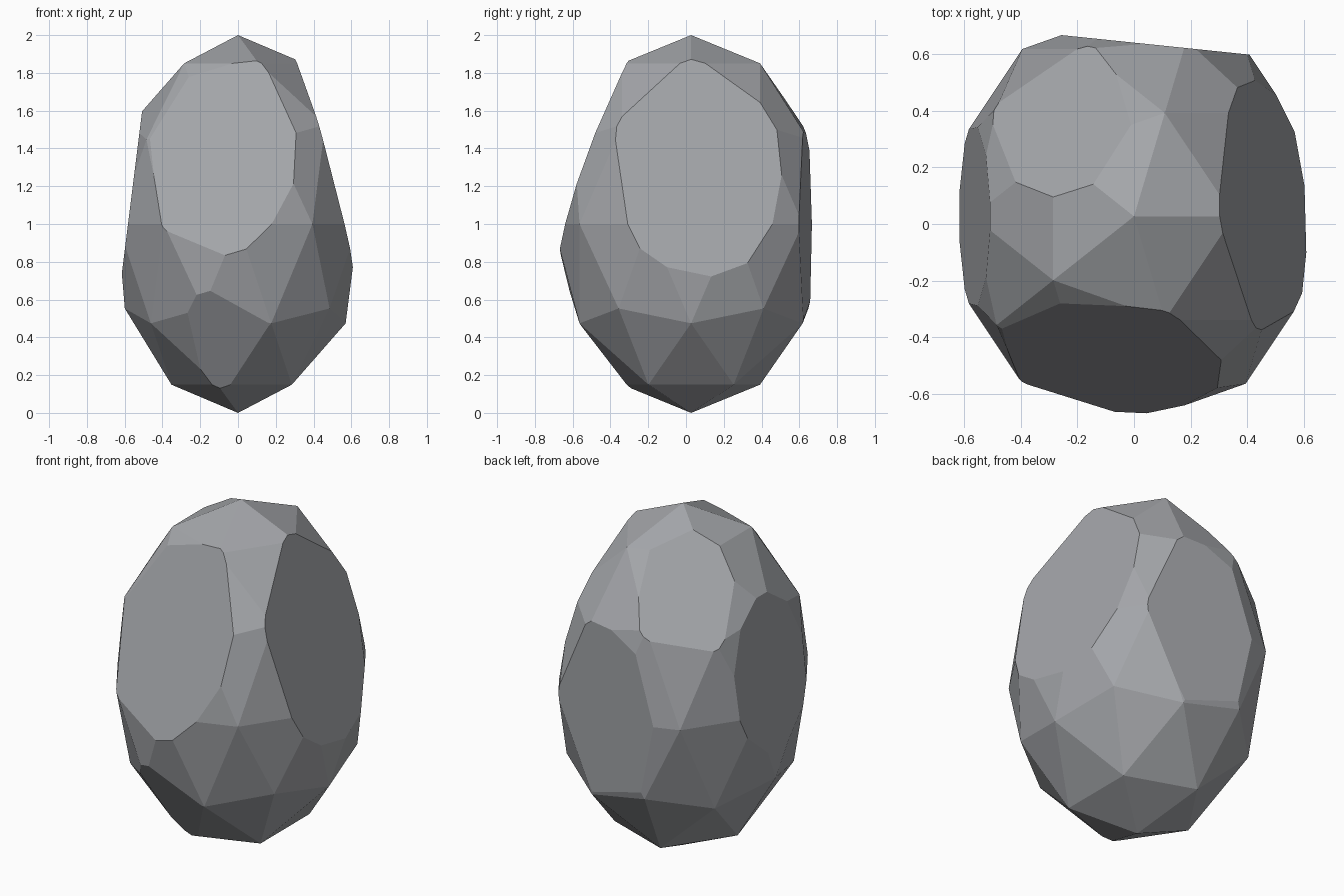
import bpy, bmesh
from mathutils import Vector, Matrix

if "Cube" in bpy.data.objects:
    bpy.data.objects.remove(bpy.data.objects["Cube"])

stone = bpy.data.materials.new("stone grey")
stone.diffuse_color = (0.37, 0.38, 0.40, 1)
stone.use_nodes = True
stone.node_tree.nodes["Principled BSDF"].inputs["Base Color"].default_value = stone.diffuse_color

# Rough egg-shaped boulder: stretched low-poly icosphere
bm = bmesh.new()
bmesh.ops.create_icosphere(bm, subdivisions=2, radius=1,
    matrix=Matrix.Translation((0, 0.027, 1)) @ Matrix.Diagonal((0.67, 0.73, 1, 1)))

# Chipped flat facets: (point on the plane, outward direction)
chips = [
    ((0, -0.66, 0.87), (-0.158, -1, 0.373)),        # front
    ((0.30, 0.03, 1.88), (1, 0.083, 0.268)),        # right
    ((0, 0.64, 1), (0.104, 1, 0)),                  # back
    ((-0.61, 0, 0.78), (-1, 0, 0.125)),             # left
    ((-0.15, 0.14, 1.92), (-0.80, 0.863, 1)),       # upper back left
    ((-0.10, -0.29, 0.13), (-0.19, -1, -0.65)),     # lower front
]
for point, normal in chips:
    geom = bm.verts[:] + bm.edges[:] + bm.faces[:]
    bmesh.ops.bisect_plane(bm, geom=geom, dist=1e-5, plane_co=Vector(point),
                           plane_no=Vector(normal).normalized(), clear_outer=True)
    rim = [e for e in bm.edges if e.is_boundary]
    bmesh.ops.contextual_create(bm, geom=rim)

bmesh.ops.recalc_face_normals(bm, faces=bm.faces[:])
mesh = bpy.data.meshes.new("boulder")
bm.to_mesh(mesh)
bm.free()
mesh.materials.append(stone)
bpy.context.collection.objects.link(bpy.data.objects.new("boulder", mesh))
